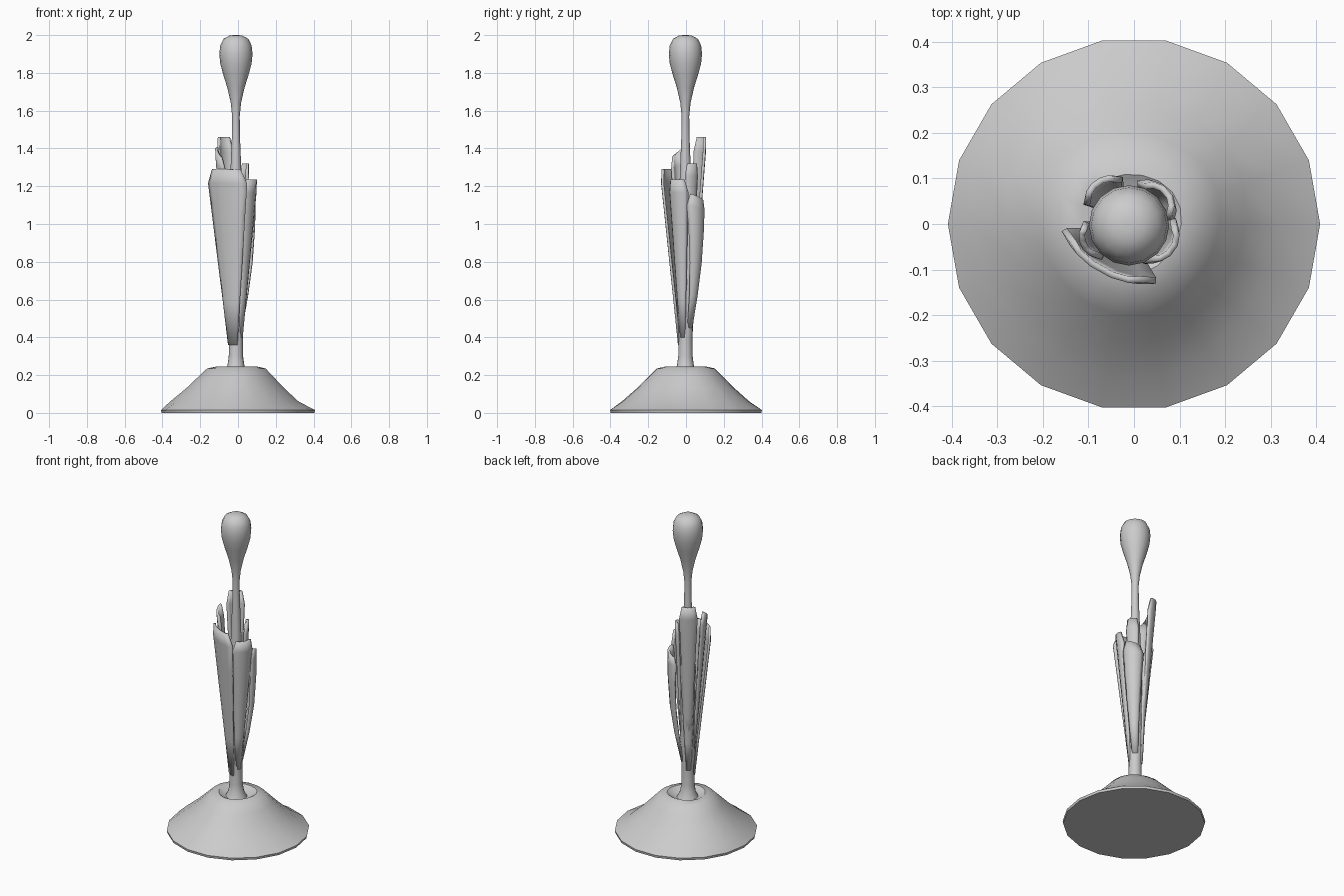
import bpy, bmesh, math
from mathutils import Vector

if "Cube" in bpy.data.objects:
    bpy.data.objects.remove(bpy.data.objects["Cube"])

grey = bpy.data.materials.new("plain grey")
grey.use_nodes = True
GREY = (0.6, 0.6, 0.6, 1)
grey.diffuse_color = GREY
grey.node_tree.nodes["Principled BSDF"].inputs["Base Color"].default_value = GREY


def finish(name, bm, angle):
    bmesh.ops.recalc_face_normals(bm, faces=bm.faces)
    mesh = bpy.data.meshes.new(name)
    bm.to_mesh(mesh)
    bm.free()
    mesh.materials.append(grey)
    obj = bpy.data.objects.new(name, mesh)
    bpy.context.collection.objects.link(obj)
    bpy.ops.object.select_all(action="DESELECT")
    obj.select_set(True)
    bpy.context.view_layer.objects.active = obj
    bpy.ops.object.shade_smooth_by_angle(angle=math.radians(angle))
    return obj


def bridge(bm, rows, closed):
    for a, b in zip(rows, rows[1:]):
        n = len(a)
        for i in range(n if closed else n - 1):
            j = (i + 1) % n
            bm.faces.new((a[i], a[j], b[j], b[i]))


def lathe(name, profile, sides, centre=(0, 0), warp=None):
    bm = bmesh.new()
    rows = []
    for r, z in profile:
        row = []
        for i in range(sides):
            a = math.tau * i / sides
            p = Vector((centre[0] + r * math.cos(a), centre[1] + r * math.sin(a), z))
            row.append(bm.verts.new(warp(p, a, r) if warp else p))
        rows.append(row)
    bridge(bm, rows, True)
    bm.faces.new(rows[0])
    bm.faces.new(rows[-1])
    return finish(name, bm, 40)


# Soil mound: uneven slope with a hollow round the stem
def uneven(p, a, r):
    if 0.1 < r < 0.38:
        k = 1 + 0.06 * math.cos(a - 2.8) + 0.03 * math.sin(3 * a)
        p.x *= k
        p.y *= k
    return p


lathe("soil_mound", [(0.405, 0), (0.408, 0.015), (0.34, 0.06), (0.26, 0.13),
                     (0.2, 0.19), (0.155, 0.235), (0.11, 0.245), (0.06, 0.215)],
      18, warp=uneven)

# Stem and bud in one smooth turned body
lathe("stem_and_bud", [(0.065, 0.21), (0.045, 0.25), (0.038, 0.3), (0.037, 0.4),
                       (0.045, 0.6), (0.045, 0.85), (0.035, 1.1), (0.028, 1.3),
                       (0.022, 1.45), (0.02, 1.57), (0.027, 1.64), (0.045, 1.72),
                       (0.067, 1.79), (0.083, 1.85), (0.088, 1.9), (0.083, 1.945),
                       (0.066, 1.98), (0.035, 1.997), (0.012, 2.0)],
      16, centre=(-0.011, -0.003))

WIDTHS = [(0, 0.22), (0.25, 0.42), (0.5, 0.64), (0.75, 0.85), (0.92, 1), (1, 0.72)]


# Leaf: tapering channel-shaped blade that leans away from the stem
def leaf(name, facing, tip, base_z, tip_z, half_width, curl, bulge=0, slant=0):
    a = math.radians(facing)
    out = Vector((math.cos(a), math.sin(a), 0))
    side = Vector((-math.sin(a), math.cos(a), 0))
    start = Vector((-0.012, 0, 0)) + out * 0.033
    end = Vector((tip[0], tip[1], 0))
    bm = bmesh.new()
    rows = []
    for s, w in WIDTHS:
        mid = start.lerp(end, s) + out * bulge * math.sin(math.pi * s)
        row = []
        for t in (-1, -0.75, -0.3, 0.3, 0.75, 1):
            p = mid + side * half_width * w * t - out * curl * w * abs(t) ** 3
            p.z = base_z + (tip_z - base_z) * s + slant * t * s ** 4
            row.append(bm.verts.new(p))
        rows.append(row)
    bridge(bm, rows, False)
    obj = finish(name, bm, 35)
    shell = obj.modifiers.new("thickness", "SOLIDIFY")
    shell.thickness = 0.014
    shell.offset = 0


leaf("front_leaf", 241, (-0.07, -0.1), 0.36, 1.29, 0.115, 0.03)
leaf("front_left_leaf", 325, (0.083, -0.055), 0.4, 1.235, 0.056, 0.03)
leaf("back_left_leaf", 42, (0.07, 0.07), 0.45, 1.14, 0.055, 0.035, 0.025, -0.02)
leaf("back_left_inner_leaf", 30, (0.045, 0.035), 0.5, 1.32, 0.035, 0.015)
leaf("back_right_tall_leaf", 125, (-0.08, 0.09), 0.5, 1.46, 0.048, 0.02)
leaf("back_right_short_leaf", 135, (-0.055, 0.055), 0.4, 1.11, 0.042, 0.02)
leaf("right_inner_leaf", 205, (-0.11, -0.045), 0.5, 1.38, 0.042, 0.02, 0, -0.025)
